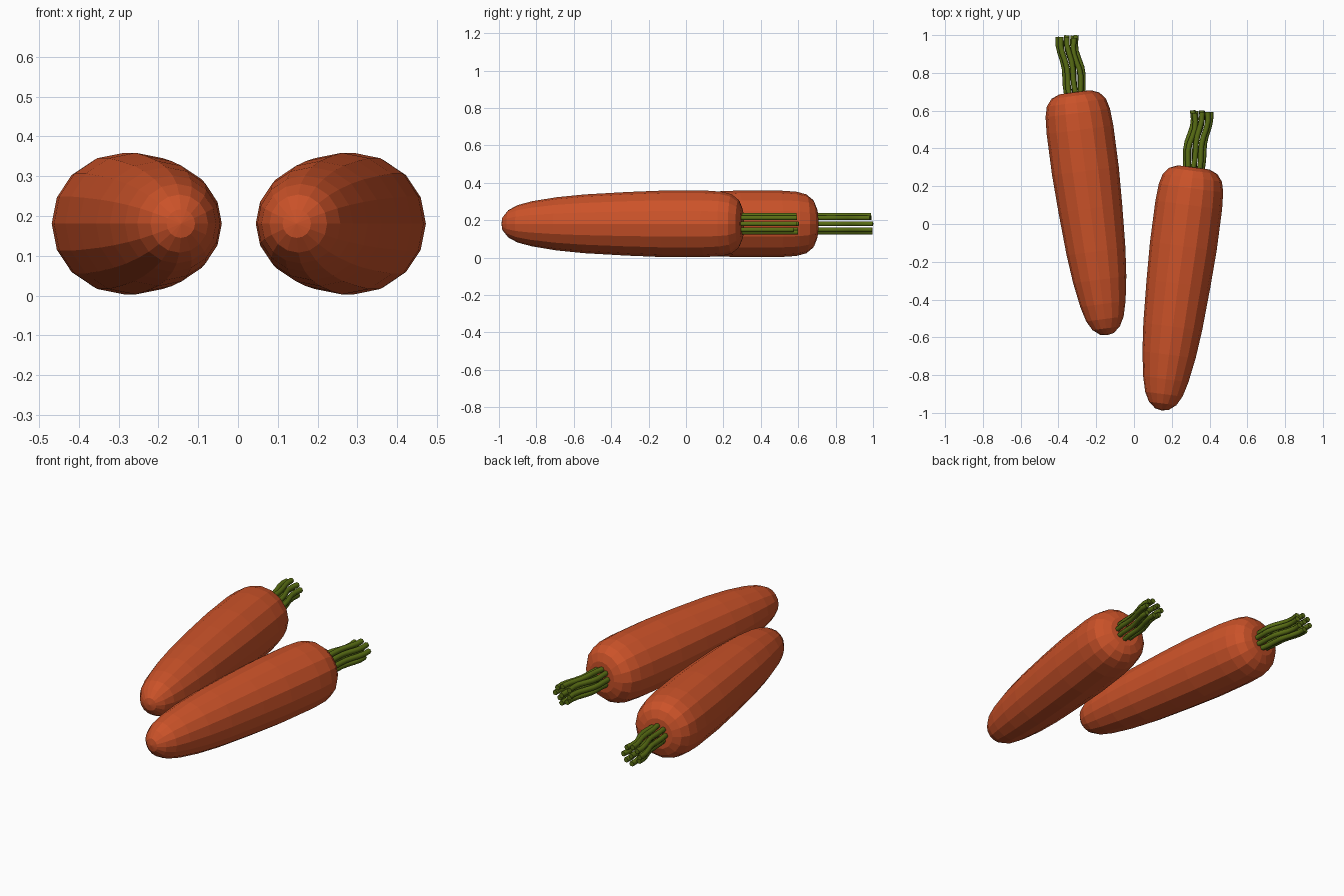
import bpy
import bmesh
import math
import random
from mathutils import Matrix, Vector

cube = bpy.data.objects.get("Cube")
if cube:
    bpy.data.objects.remove(cube, do_unlink=True)

random.seed(4)
SIDES = 16
STEM_LENGTH = 0.305
# (distance along the axis from the crown, radius)
PROFILE = [(0.0, 0.085), (-0.018, 0.128), (-0.055, 0.158), (-0.11, 0.172),
           (-0.2, 0.178), (-0.42, 0.178), (-0.62, 0.17), (-0.85, 0.157),
           (-1.0, 0.142), (-1.13, 0.121), (-1.21, 0.1), (-1.26, 0.073),
           (-1.29, 0.036)]


def make_material(name, colour):
    mat = bpy.data.materials.new(name)
    mat.use_nodes = True
    mat.diffuse_color = colour
    mat.node_tree.nodes["Principled BSDF"].inputs["Base Color"].default_value = colour
    return mat


orange = make_material("carrot orange", (0.6, 0.085, 0.022, 1))
green = make_material("stem green", (0.1, 0.155, 0.007, 1))


def add_root(name, placement):
    """Tapered root: rings lofted along the axis, closed at both ends."""
    bm = bmesh.new()
    rings = []
    for y, r in PROFILE:
        angles = [math.tau * i / SIDES for i in range(SIDES)]
        rings.append([bm.verts.new((r * math.cos(a), y, r * math.sin(a))) for a in angles])
    for a, b in zip(rings, rings[1:]):
        for i in range(SIDES):
            j = (i + 1) % SIDES
            bm.faces.new((a[i], a[j], b[j], b[i]))
    for ring, y in ((rings[0], 0.003), (rings[-1], -1.297)):
        pole = bm.verts.new((0, y, 0))
        for i in range(SIDES):
            bm.faces.new((ring[i], ring[(i + 1) % SIDES], pole))
    bmesh.ops.recalc_face_normals(bm, faces=bm.faces)
    mesh = bpy.data.meshes.new(name)
    bm.to_mesh(mesh)
    bm.free()
    mesh.materials.append(orange)
    obj = bpy.data.objects.new(name, mesh)
    obj.matrix_world = placement
    bpy.context.collection.objects.link(obj)


def add_stems(name, placement, stalks, side):
    """Bundle of wavy stalks that sway sideways only."""
    curve = bpy.data.curves.new(name, "CURVE")
    curve.dimensions = "3D"
    curve.bevel_depth = 0.0145
    curve.bevel_resolution = 1
    curve.use_fill_caps = True
    for x, z, phase, length in stalks:
        spline = curve.splines.new("POLY")
        count = 9
        spline.points.add(count - 1)
        for i, point in enumerate(spline.points):
            t = i / (count - 1)
            sway = 0.007 * math.sin(t * 9 + phase) - 0.006 * math.sin(t * math.tau)
            point.co = (side * (x + sway), -0.04 + t * (length + 0.04), z, 1)
    curve.materials.append(green)
    obj = bpy.data.objects.new(name, curve)
    obj.matrix_world = placement
    bpy.context.collection.objects.link(obj)


# Stalk layout: one in the middle, a ring around it
stalks = [(0, 0, 0, STEM_LENGTH)]
for i in range(8):
    a = math.tau * i / 8
    stalks.append((0.045 * math.cos(a), 0.045 * math.sin(a),
                   random.uniform(-0.8, 0.8), STEM_LENGTH - random.uniform(0, 0.025)))

# Two mirrored carrots, one set further back
for label, side, crown in (("right", -1, (-0.312, 0.697, 0.181)),
                           ("left", 1, (0.316, 0.299, 0.181))):
    tilt = Matrix.Rotation(-side * math.radians(7.5), 4, "Z")
    placement = Matrix.Translation(Vector(crown)) @ tilt
    add_root(label + "_carrot_root", placement)
    add_stems(label + "_carrot_stems", placement, stalks, side)
